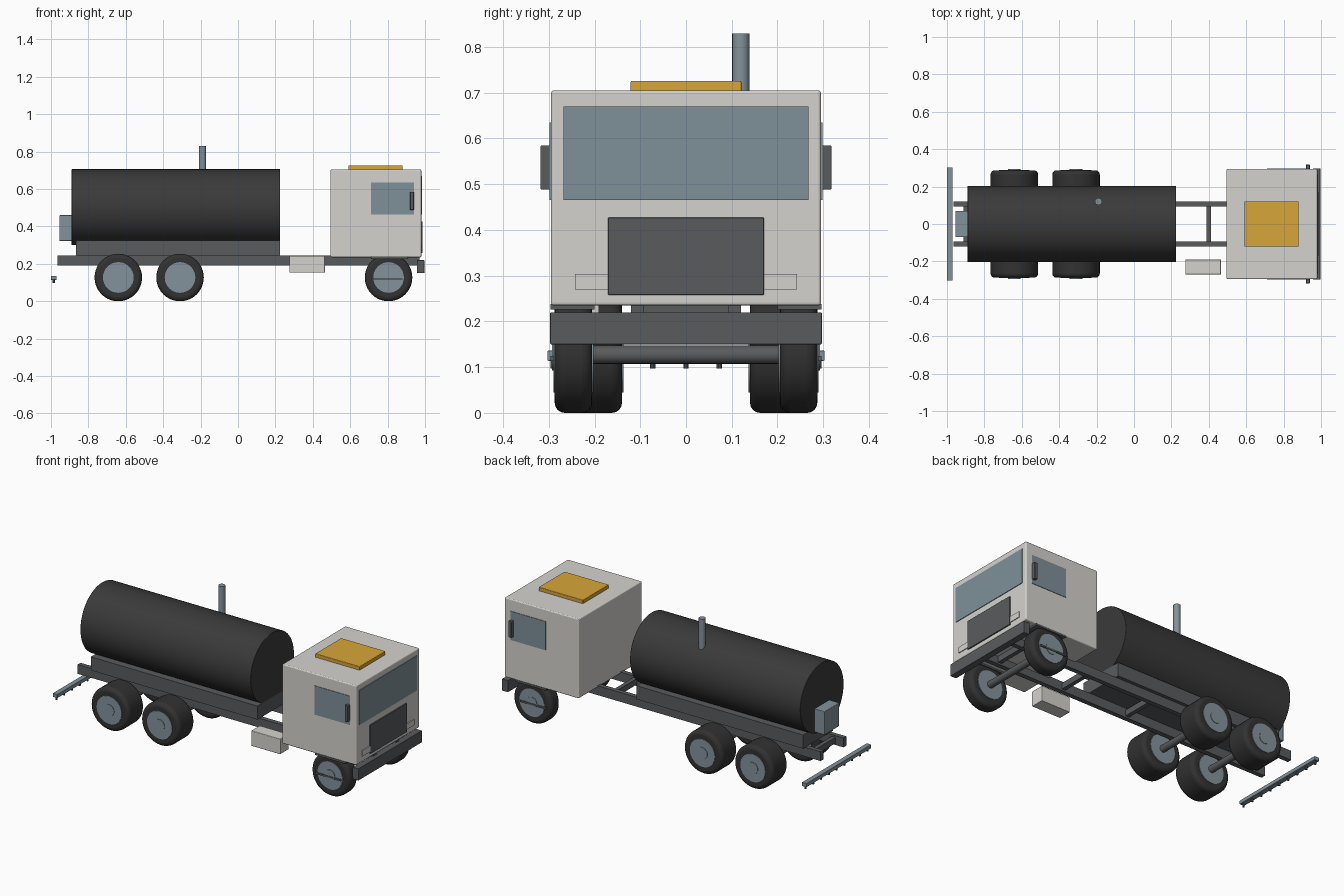
import bpy
import math

if "Cube" in bpy.data.objects:
    bpy.data.objects.remove(bpy.data.objects["Cube"], do_unlink=True)


def material(name, r, g, b):
    m = bpy.data.materials.new(name)
    m.use_nodes = True
    m.diffuse_color = (r, g, b, 1)
    m.node_tree.nodes["Principled BSDF"].inputs["Base Color"].default_value = (r, g, b, 1)
    return m


WHITE = material("off white paint", 0.66, 0.65, 0.62)
AMBER = material("amber", 0.68, 0.38, 0.04)
GLASS = material("blue grey glass", 0.21, 0.28, 0.32)
STEEL = material("blue grey steel", 0.23, 0.29, 0.33)
FRAME = material("frame grey", 0.10, 0.105, 0.11)
TANK = material("tank black", 0.042, 0.042, 0.042)
RUBBER = material("rubber", 0.032, 0.032, 0.032)


def finish(ob, name, mat, bevel=0, segments=3):
    ob.name = name
    ob.data.materials.append(mat)
    if bevel:
        mod = ob.modifiers.new("Bevel", "BEVEL")
        mod.width = bevel
        mod.segments = segments
        mod.limit_method = "ANGLE"
        mod.angle_limit = math.radians(40)
    return ob


def box(name, mat, xs, ys, zs, bevel=0):
    """Box given by its extent along each axis."""
    bpy.ops.mesh.primitive_cube_add(size=1, location=[sum(r) / 2 for r in (xs, ys, zs)])
    ob = bpy.context.object
    ob.scale = [r[1] - r[0] for r in (xs, ys, zs)]
    bpy.ops.object.transform_apply(location=False, rotation=False, scale=True)
    return finish(ob, name, mat, bevel)


def cylinder(name, mat, centre, radius, length, axis, sides=40, bevel=0):
    turn = {"x": (0, math.pi / 2, 0), "y": (math.pi / 2, 0, 0), "z": (0, 0, 0)}[axis]
    bpy.ops.mesh.primitive_cylinder_add(vertices=sides, radius=radius, depth=length,
                                        location=centre, rotation=turn)
    ob = bpy.context.object
    bpy.ops.object.shade_smooth_by_angle(angle=math.radians(35))
    return finish(ob, name, mat, bevel, 4)


def side_range(side, inner, outer):
    return sorted((side * inner, side * outer))


# Chassis
for side, label in ((1, "left"), (-1, "right")):
    box(f"{label}_chassis_rail", FRAME, (-0.965, 0.97), side_range(side, 0.093, 0.12), (0.19, 0.245))
for i in range(5):
    x = -0.9 + i * 0.433
    box(f"cross_member_{i + 1}", FRAME, (x - 0.012, x + 0.012), (-0.093, 0.093), (0.2, 0.235))
box("tank_subframe", FRAME, (-0.865, 0.225), (-0.14, 0.14), (0.245, 0.325))
box("front_bumper", FRAME, (0.957, 0.996), (-0.297, 0.297), (0.15, 0.22), 0.002)
box("side_toolbox", WHITE, (0.275, 0.465), (-0.27, -0.19), (0.153, 0.243), 0.003)

# Tank and its fittings
cylinder("tank", TANK, (-0.3325, 0, 0.503), 0.203, 1.115, "x", 64, 0.003)
cylinder("vent_pipe", STEEL, (-0.19, 0.12, 0.735), 0.019, 0.19, "z", 20)
box("rear_pump_box", STEEL, (-0.955, -0.885), (-0.07, 0.07), (0.322, 0.46), 0.003)

# Rear spray bar with nozzles
box("spray_bar", STEEL, (-1, -0.97), (-0.303, 0.303), (0.114, 0.136), 0.002)
for i in range(9):
    cylinder(f"spray_nozzle_{i + 1}", FRAME, (-0.985, (i - 4) * 0.0725, 0.107), 0.006, 0.02, "z", 10)

# Cab
box("cab", WHITE, (0.495, 0.98), (-0.295, 0.295), (0.235, 0.705), 0.006)
box("windshield", GLASS, (0.978, 0.984), (-0.268, 0.268), (0.465, 0.67))
box("grille", FRAME, (0.978, 0.987), (-0.17, 0.17), (0.258, 0.427), 0.001)
box("roof_hatch", AMBER, (0.59, 0.88), (-0.121, 0.121), (0.7, 0.726), 0.003)
for side, label in ((1, "left"), (-1, "right")):
    box(f"{label}_headlight", WHITE, (0.978, 0.985), side_range(side, 0.17, 0.243), (0.27, 0.304))
    box(f"{label}_side_window", GLASS, (0.71, 0.94), side_range(side, 0.293, 0.298), (0.465, 0.635))
    box(f"{label}_mirror", FRAME, (0.92, 0.94), side_range(side, 0.293, 0.318), (0.488, 0.585), 0.003)
    box(f"{label}_mudguard", FRAME, (0.71, 0.91), side_range(side, 0.2, 0.296), (0.226, 0.238))
    box(f"{label}_step", FRAME, (0.71, 0.88), side_range(side, 0.27, 0.296), (0.114, 0.124))

# Wheels and axles
for place, x, inner in (("front", 0.805, 0.205), ("middle", -0.31, 0.14), ("rear", -0.64, 0.14)):
    cylinder(f"{place}_axle", FRAME, (x, 0, 0.127), 0.02, 0.42, "y", 16)
    for side, label in ((1, "left"), (-1, "right")):
        width = 0.287 - inner
        middle = side * (0.287 + inner) / 2
        cylinder(f"{place}_{label}_tyre", RUBBER, (x, middle, 0.127), 0.127, width, "y", 40, 0.022)
        cylinder(f"{place}_{label}_rim", STEEL, (x, middle, 0.127), 0.082, width + 0.006, "y", 32)
        cylinder(f"{place}_{label}_hub", STEEL, (x, side * 0.287, 0.127), 0.034, 0.012, "y", 20)
